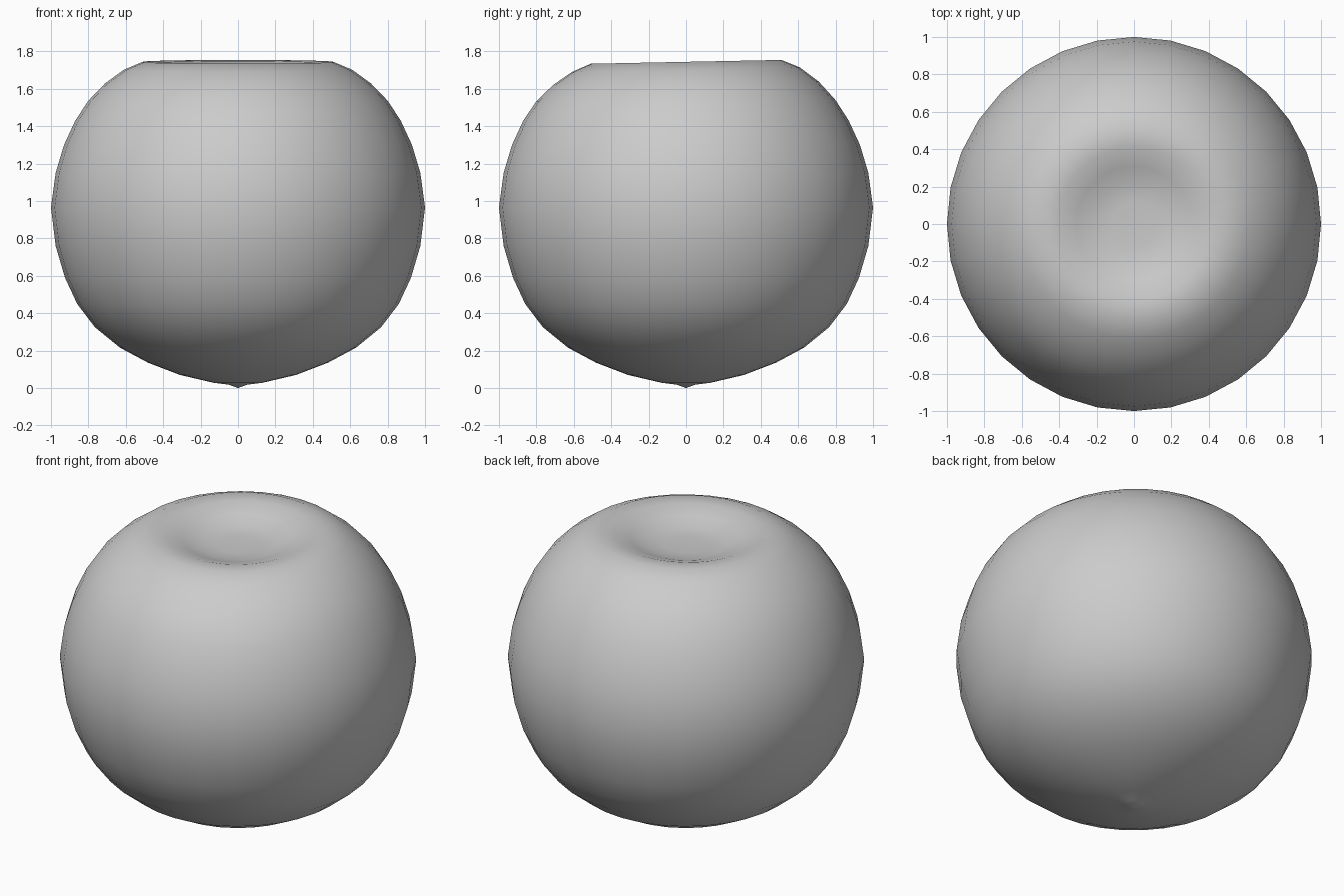
import bpy
import bmesh
import math

cube = bpy.data.objects.get("Cube")
if cube:
    bpy.data.objects.remove(cube, do_unlink=True)

SEGMENTS = 32

# Plain grey skin
skin = bpy.data.materials.new("plain grey")
skin.use_nodes = True
grey = (0.6, 0.6, 0.6, 1)
skin.diffuse_color = grey
skin.node_tree.nodes["Principled BSDF"].inputs["Base Color"].default_value = grey

# Half profile (radius, height): bottom tip, round belly, rim, sunken crown
profile = [
    (0, 0), (0.05, 0.018), (0.13, 0.028), (0.31, 0.07), (0.48, 0.135),
    (0.63, 0.215), (0.765, 0.325), (0.86, 0.45), (0.925, 0.59),
    (0.975, 0.76), (1, 0.965), (0.975, 1.15), (0.93, 1.3), (0.87, 1.43),
    (0.8, 1.535), (0.71, 1.625), (0.61, 1.695), (0.51, 1.737),
    (0.41, 1.733), (0.31, 1.7), (0.22, 1.668), (0.12, 1.66), (0, 1.66),
]

# Revolve the profile around the upright axis
bm = bmesh.new()
verts = [bm.verts.new((r, 0, z)) for r, z in profile]
edges = [bm.edges.new(pair) for pair in zip(verts, verts[1:])]
bmesh.ops.spin(bm, geom=verts + edges, cent=(0, 0, 0), axis=(0, 0, 1),
               angle=math.tau, steps=SEGMENTS)
bmesh.ops.remove_doubles(bm, verts=bm.verts, dist=0.0005)
bmesh.ops.recalc_face_normals(bm, faces=bm.faces)

# The crown leans slightly, higher at the back
for v in bm.verts:
    lean = min(max((v.co.z - 1.5) / 0.2, 0), 1)
    v.co.z += lean * (0.02 * v.co.y + 0.007)

mesh = bpy.data.meshes.new("fruit_body")
bm.to_mesh(mesh)
bm.free()
mesh.materials.append(skin)
body = bpy.data.objects.new("fruit_body", mesh)
bpy.context.collection.objects.link(body)

# Smooth shading
bpy.ops.object.select_all(action="DESELECT")
body.select_set(True)
bpy.context.view_layer.objects.active = body
bpy.ops.object.shade_smooth_by_angle(angle=math.radians(60))
